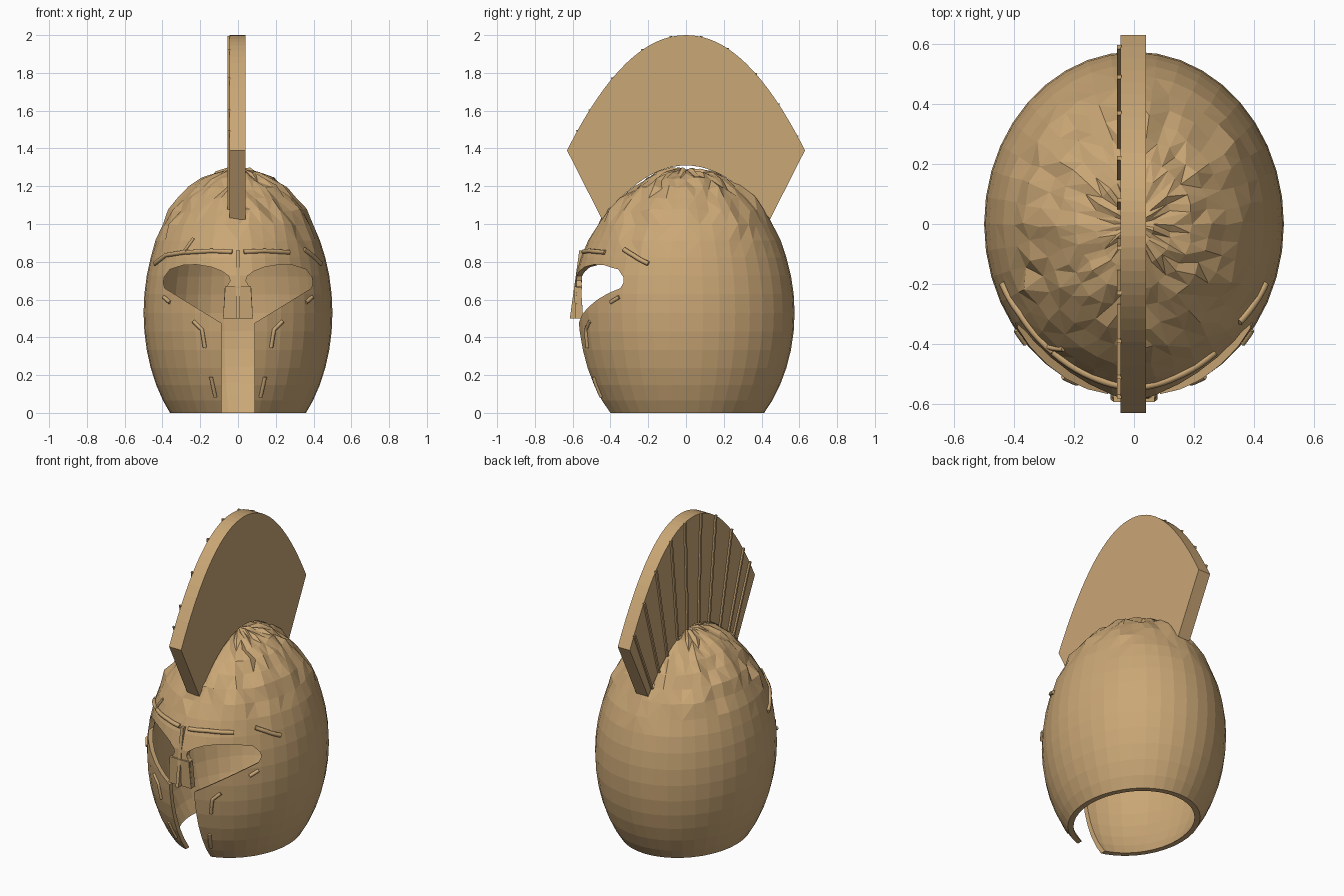
import bpy, bmesh, math, random
from mathutils import Vector, noise

random.seed(4)
if "Cube" in bpy.data.objects:
    bpy.data.objects.remove(bpy.data.objects["Cube"], do_unlink=True)

bronze = bpy.data.materials.new("tan bronze")
bronze.use_nodes = True
bronze.diffuse_color = (0.59, 0.385, 0.18, 1)
bronze.node_tree.nodes["Principled BSDF"].inputs["Base Color"].default_value = bronze.diffuse_color

RX, RY, RZ, CZ = 0.5, 0.575, 0.765, 0.53   # helmet radii and centre height


def add_object(name, data):
    obj = bpy.data.objects.new(name, data)
    bpy.context.scene.collection.objects.link(obj)
    data.materials.append(bronze)
    return obj


def bake(obj):
    """Replace an object by its evaluated mesh."""
    graph = bpy.context.evaluated_depsgraph_get()
    mesh = bpy.data.meshes.new_from_object(obj.evaluated_get(graph))
    name = obj.name
    bpy.data.objects.remove(obj, do_unlink=True)
    new = bpy.data.objects.new(name, mesh)
    bpy.context.scene.collection.objects.link(new)
    if not mesh.materials:
        mesh.materials.append(bronze)
    return new


def prism(name, points, direction):
    """Extrude a closed outline along a direction."""
    bm = bmesh.new()
    face = bm.faces.new([bm.verts.new(p) for p in points])
    top = bmesh.ops.extrude_face_region(bm, geom=[face])["geom"]
    verts = [v for v in top if isinstance(v, bmesh.types.BMVert)]
    bmesh.ops.translate(bm, verts=verts, vec=direction)
    bmesh.ops.recalc_face_normals(bm, faces=bm.faces)
    mesh = bpy.data.meshes.new(name)
    bm.to_mesh(mesh)
    bm.free()
    return add_object(name, mesh)


def bulge(x, z):
    """How far the face swells forward around the brow and nose."""
    return 0.028 * math.exp(-(x / 0.25) ** 2 - ((z - 0.75) / 0.2) ** 2)


def face_y(x, z):
    inside = 1 - (x / RX) ** 2 - ((z - CZ) / RZ) ** 2
    return -RY * math.sqrt(max(inside, 0)) - bulge(x, z)


# Domed shell: smooth rows below, hammered facets above
bm = bmesh.new()
bmesh.ops.create_uvsphere(bm, u_segments=40, v_segments=24, radius=1)
for v in bm.verts:
    n = v.co.copy()
    v.co = Vector((n.x * RX, n.y * RY, n.z * RZ + CZ))
    if v.co.y < -0.2:
        v.co.y -= bulge(v.co.x, v.co.z)
    rough = min(max((v.co.z - 0.86) / 0.2, 0), 1)
    if rough > 0:
        v.co += n * rough * (random.uniform(-0.012, 0.012) + 0.012 * noise.noise(n * 6))
        side = Vector((random.uniform(-1, 1), random.uniform(-1, 1), 0))
        v.co += side * 0.016 * rough * math.hypot(n.x, n.y)
dome_faces = [f for f in bm.faces if f.calc_center_median().z > 0.86]
bmesh.ops.triangulate(bm, faces=dome_faces)
mesh = bpy.data.meshes.new("helmet_shell")
bm.to_mesh(mesh)
bm.free()
shell = add_object("helmet_shell", mesh)
thick = shell.modifiers.new("thickness", "SOLIDIFY")
thick.thickness = 0.028
thick.offset = -1

# Face opening: two eyes joined to the mouth slot around the nose guard
half = [(0.087, -0.1), (0.087, 0.475), (0.388, 0.66), (0.396, 0.69), (0.39, 0.72),
        (0.36, 0.76), (0.29, 0.782), (0.22, 0.785), (0.14, 0.772), (0.085, 0.75),
        (0.05, 0.725), (0.042, 0.7), (0.055, 0.675), (0.07, 0.665), (0.079, 0.5)]
outline = half + [(-x, z) for x, z in reversed(half)]
opening = prism("opening_cutter", [(x, -1, z) for x, z in outline], (0, 0.95, 0))
base = prism("base_cutter", [(-1, -1, -1), (1, -1, -1), (1, 1, -1), (-1, 1, -1)], (0, 0, 1))
for cutter in (base, opening):
    cutter.hide_render = True
    cut = shell.modifiers.new("cut", "BOOLEAN")
    cut.operation = "DIFFERENCE"
    cut.solver = "EXACT"
    cut.object = cutter
shell = bake(shell)
for cutter in (base, opening):
    bpy.data.objects.remove(cutter, do_unlink=True)


# Raised trims that lie on the face
def trim(name, points, radius):
    curve = bpy.data.curves.new(name, "CURVE")
    curve.dimensions = "3D"
    curve.bevel_depth = radius
    curve.bevel_resolution = 1
    curve.use_fill_caps = True
    path = []
    for (x0, z0), (x1, z1) in zip(points, points[1:]):
        for i in range(5):
            t = i / 5
            path.append((x0 + (x1 - x0) * t, z0 + (z1 - z0) * t))
    path.append(points[-1])
    spline = curve.splines.new("POLY")
    spline.points.add(len(path) - 1)
    for p, (x, z) in zip(spline.points, path):
        p.co = (x, face_y(x, z), z, 1)
    bake(add_object(name, curve))


mirrored = {
    "inner_brow": ([(0.03, 0.853), (0.14, 0.858), (0.27, 0.85)], 0.013),
    "upper_cheek_tick": ([(0.36, 0.585), (0.392, 0.613)], 0.011),
    "cheek_hook": ([(0.235, 0.485), (0.19, 0.44), (0.175, 0.345)], 0.011),
    "lower_cheek_tick": ([(0.143, 0.19), (0.12, 0.085)], 0.011),
}
for name, (points, radius) in mirrored.items():
    trim("left_" + name, points, radius)
    trim("right_" + name, [(-x, z) for x, z in points], radius)
trim("left_outer_brow", [(0.35, 0.865), (0.39, 0.835), (0.438, 0.79)], 0.013)
trim("right_outer_brow", [(-0.27, 0.852), (-0.38, 0.835), (-0.438, 0.79)], 0.013)
trim("right_brow_barb", [(-0.285, 0.855), (-0.235, 0.925)], 0.009)

# Nose ridge and the thicker nose guard tip
prism("nose_ridge", [(-0.01, -0.54, 0.86), (-0.01, -0.565, 0.86),
                     (-0.01, -0.615, 0.5), (-0.01, -0.57, 0.5)], (0.02, 0, 0))
prism("nose_guard_tip", [(-0.079, -0.585, 0.5), (0.079, -0.585, 0.5),
                         (0.068, -0.593, 0.67), (-0.068, -0.593, 0.67)], (0, 0.035, 0))


# Crest: a fan-shaped plate standing over the dome
def crest_top(y):
    return 2 - 0.61 * (abs(y) / 0.63) ** 2.05


def crest_bottom(y):
    return 1.31 - 0.285 * (abs(y) / 0.445) ** 2


steps = [i / 16 for i in range(-16, 17)]
arc = [(-0.045, 0.63 * t, crest_top(0.63 * t)) for t in steps]
arc += [(-0.045, 0.445 * t, crest_bottom(0.445 * t)) for t in reversed(steps)]
prism("crest", arc, (0.085, 0, 0))

# Thin ribs fanning over the right face of the crest
for i, y in enumerate((-0.575, -0.51, -0.39, -0.23, -0.08, 0.08, 0.22, 0.37, 0.49, 0.59)):
    w, low = 0.007, y * 0.7
    top, bottom = crest_top(y) + 0.003, crest_bottom(low)
    prism(f"crest_rib_{i + 1}", [(-0.056, y - w, top), (-0.056, y + w, top),
                                 (-0.056, low + w, bottom), (-0.056, low - w, bottom)],
          (0.014, 0, 0))
